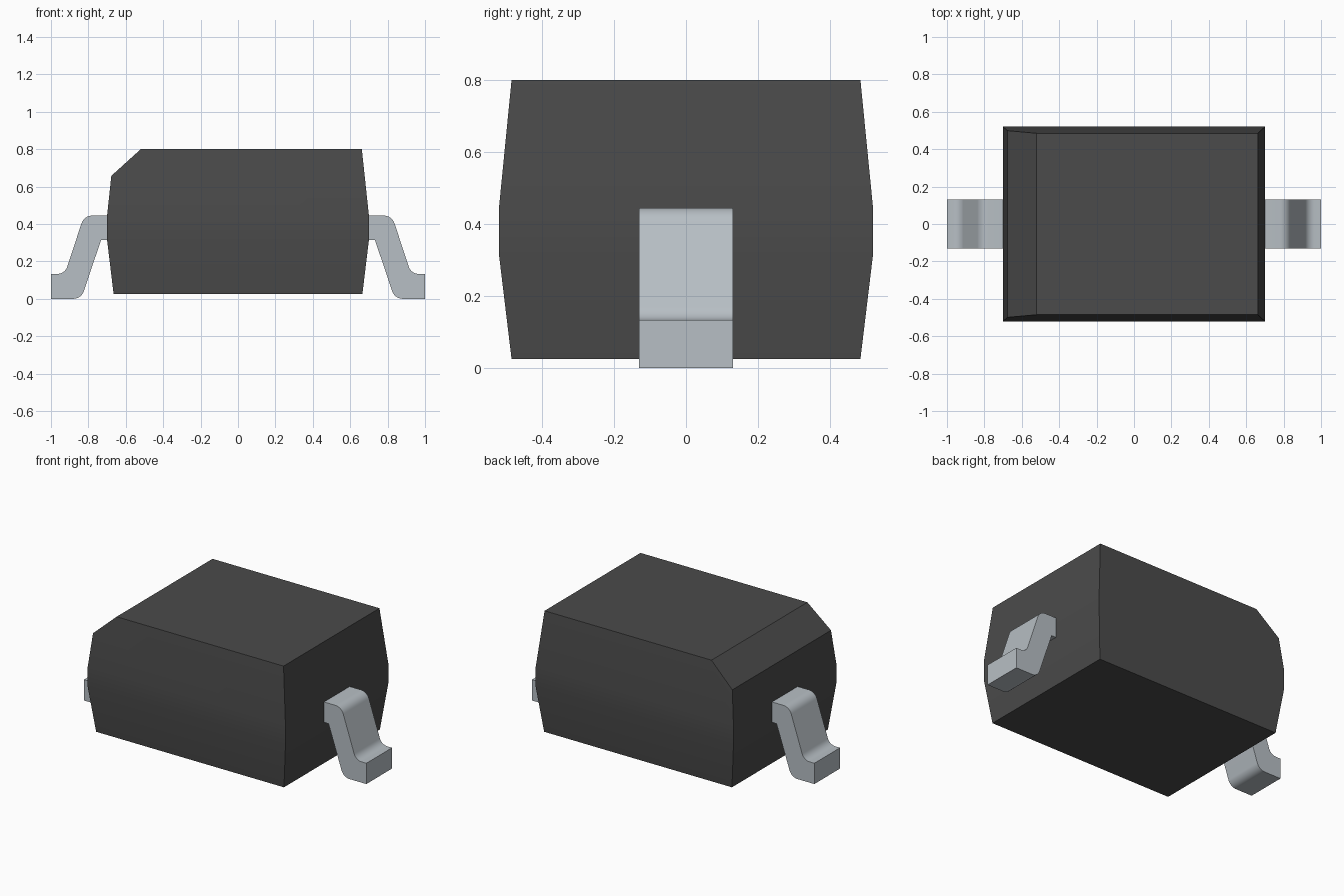
import bpy, bmesh, math
from mathutils import Vector

cube = bpy.data.objects.get("Cube")
if cube:
    bpy.data.objects.remove(cube, do_unlink=True)


def make_material(name, rgb, roughness):
    mat = bpy.data.materials.new(name)
    mat.use_nodes = True
    mat.diffuse_color = (*rgb, 1)
    bsdf = mat.node_tree.nodes["Principled BSDF"]
    bsdf.inputs["Base Color"].default_value = (*rgb, 1)
    bsdf.inputs["Roughness"].default_value = roughness
    return mat


def finish(bm, name, mat):
    bmesh.ops.recalc_face_normals(bm, faces=bm.faces)
    mesh = bpy.data.meshes.new(name)
    bm.to_mesh(mesh)
    bm.free()
    mesh.materials.append(mat)
    obj = bpy.data.objects.new(name, mesh)
    bpy.context.collection.objects.link(obj)
    bpy.ops.object.select_all(action='DESELECT')
    obj.select_set(True)
    bpy.context.view_layer.objects.active = obj
    bpy.ops.object.shade_smooth_by_angle(angle=math.radians(30))


def fillet(prev, corner, nxt, radius, steps=8):
    """Points of an arc rounding the corner between two straight runs."""
    p, c, n = Vector(prev), Vector(corner), Vector(nxt)
    u, v = (p - c).normalized(), (n - c).normalized()
    half = u.angle(v) / 2
    centre = c + (u + v).normalized() * radius / math.sin(half)
    start = (c + u * radius / math.tan(half) - centre).normalized()
    end = (c + v * radius / math.tan(half) - centre).normalized()
    return [centre + start.slerp(end, i / steps).normalized() * radius
            for i in range(steps + 1)]


dark_plastic = make_material("dark plastic", (0.070, 0.070, 0.070), 0.7)
grey_metal = make_material("grey metal", (0.475, 0.52, 0.555), 0.5)

# Moulded body: stacked rectangles tapering above and below a straight waist
bm = bmesh.new()
rings = []
for hx, hy, z in [(0.665, 0.485, 0.025), (0.70, 0.52, 0.315),
                  (0.70, 0.52, 0.445), (0.662, 0.485, 0.80)]:
    rings.append([bm.verts.new((sx * hx, sy * hy, z))
                  for sx, sy in ((-1, -1), (1, -1), (1, 1), (-1, 1))])
for low, high in zip(rings, rings[1:]):
    for i in range(4):
        j = (i + 1) % 4
        bm.faces.new((low[i], low[j], high[j], high[i]))
bm.faces.new(rings[0][::-1])
bm.faces.new(rings[-1])

# Sloped polarity bevel along the top right edge
cut = bmesh.ops.bisect_plane(bm, geom=bm.verts[:] + bm.edges[:] + bm.faces[:],
                             plane_co=(-0.52, 0, 0.80), plane_no=(-0.145, 0, 0.16),
                             clear_outer=True)
rim = [e for e in cut["geom_cut"] if isinstance(e, bmesh.types.BMEdge)]
bmesh.ops.holes_fill(bm, edges=rim, sides=0)
finish(bm, "body", dark_plastic)

# Bent leads: S-shaped side profile with rounded bends, extruded in y
corners = [((0.68, 0.445), 0), ((0.823, 0.445), 0.06), ((0.926, 0.133), 0.055),
           ((1.0, 0.133), 0), ((1.0, 0.0), 0), ((0.838, 0.0), 0.06),
           ((0.732, 0.315), 0), ((0.68, 0.315), 0)]
profile = []
for i, (point, radius) in enumerate(corners):
    if radius:
        profile += fillet(corners[i - 1][0], point, corners[i + 1][0], radius)
    else:
        profile.append(Vector(point))

for side, name in ((1, "left_lead"), (-1, "right_lead")):
    bm = bmesh.new()
    face = bm.faces.new([bm.verts.new((side * p.x, -0.13, p.y)) for p in profile])
    grown = bmesh.ops.extrude_face_region(bm, geom=[face])["geom"]
    bmesh.ops.translate(bm, vec=(0, 0.26, 0),
                        verts=[v for v in grown if isinstance(v, bmesh.types.BMVert)])
    finish(bm, name, grey_metal)
